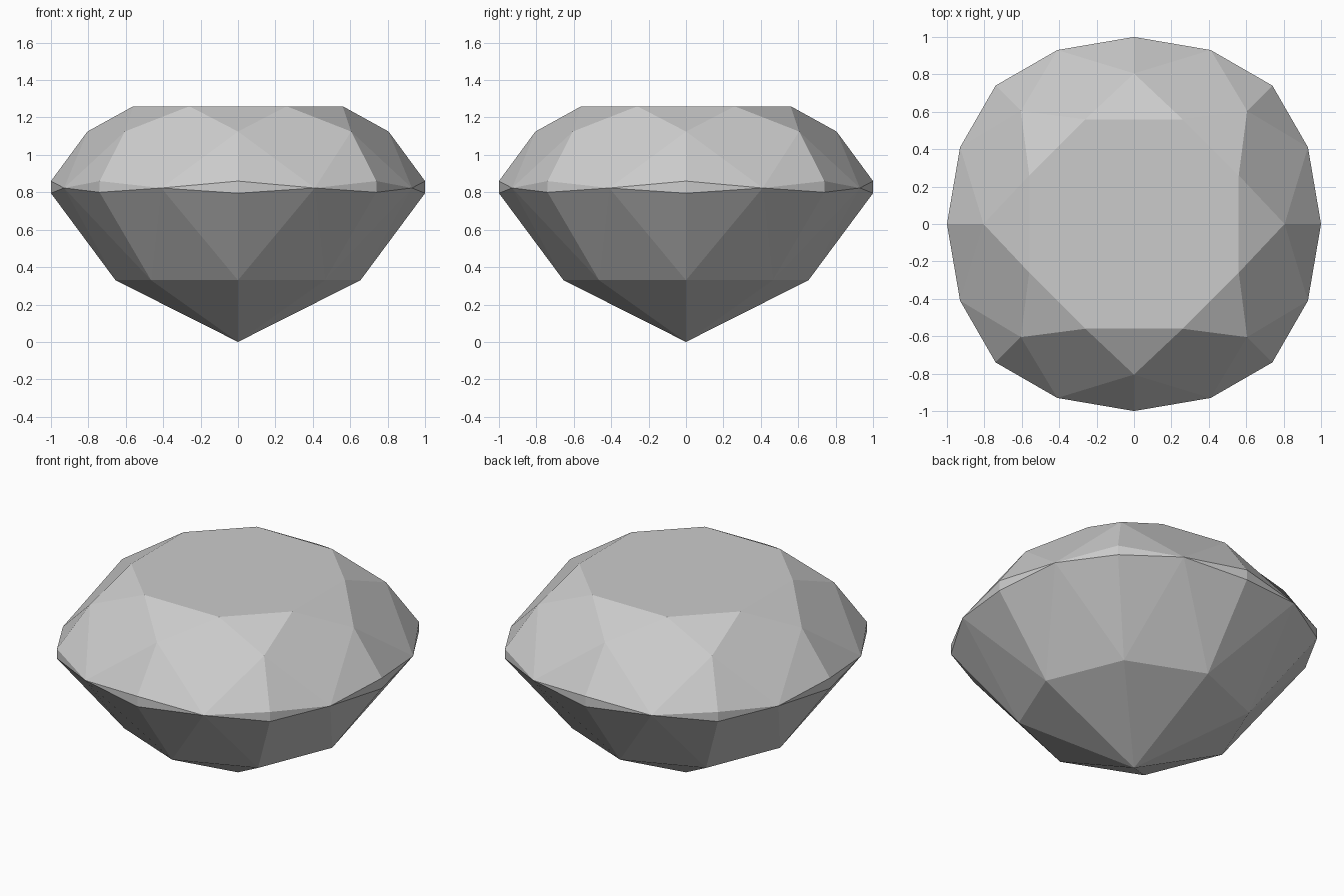
import bpy
import bmesh
from mathutils import Matrix, Vector

cube = bpy.data.objects.get("Cube")
if cube:
    bpy.data.objects.remove(cube, do_unlink=True)

bm = bmesh.new()


def ring(first, second):
    """Eight vertices: two points turned through four quarter turns."""
    verts = []
    for quarter in range(4):
        turn = Matrix.Rotation(quarter * 1.5707963, 3, 'Z')
        verts += [bm.verts.new(turn @ Vector(p)) for p in (first, second)]
    return verts


# Rings from top to bottom; "between" rings sit half a step round
table = ring((0.56, 0.26, 1.26), (0.26, 0.56, 1.26))
crown = ring((0.805, 0, 1.125), (0.605, 0.605, 1.125))
girdle_top = ring((1, 0, 0.86), (0.74, 0.74, 0.86))
girdle_between = ring((0.93, 0.41, 0.823), (0.41, 0.93, 0.823))
girdle_low = ring((1, 0, 0.795), (0.74, 0.74, 0.80))
pavilion = ring((0.655, 0, 0.33), (0.465, 0.465, 0.33))
culet = bm.verts.new((0, 0, 0))

# Facets
bm.faces.new(table)
for i in range(8):
    n = (i + 1) % 8
    left, right = girdle_between[i - 1], girdle_between[i]
    facets = [
        (table[i - 1], crown[i], table[i]),             # star
        (table[i], crown[i], right, crown[n]),          # kite
        (crown[i], girdle_top[i], right),               # upper halves
        (crown[i], left, girdle_top[i]),
        (girdle_top[i], girdle_low[i], right),          # girdle
        (girdle_top[i], left, girdle_low[i]),
        (girdle_low[i], pavilion[i], right),            # lower halves
        (girdle_low[i], left, pavilion[i]),
        (pavilion[i], pavilion[n], right),              # pavilion mains
        (pavilion[i], culet, pavilion[n]),
    ]
    for facet in facets:
        bm.faces.new(facet)
bmesh.ops.recalc_face_normals(bm, faces=bm.faces)

mesh = bpy.data.meshes.new("cut_gem")
bm.to_mesh(mesh)
bm.free()

# Grey stone
stone = bpy.data.materials.new("grey_stone")
stone.use_nodes = True
grey = (0.6, 0.6, 0.6, 1)
stone.diffuse_color = grey
stone.node_tree.nodes["Principled BSDF"].inputs["Base Color"].default_value = grey
mesh.materials.append(stone)

gem = bpy.data.objects.new("cut_gem", mesh)
bpy.context.collection.objects.link(gem)
